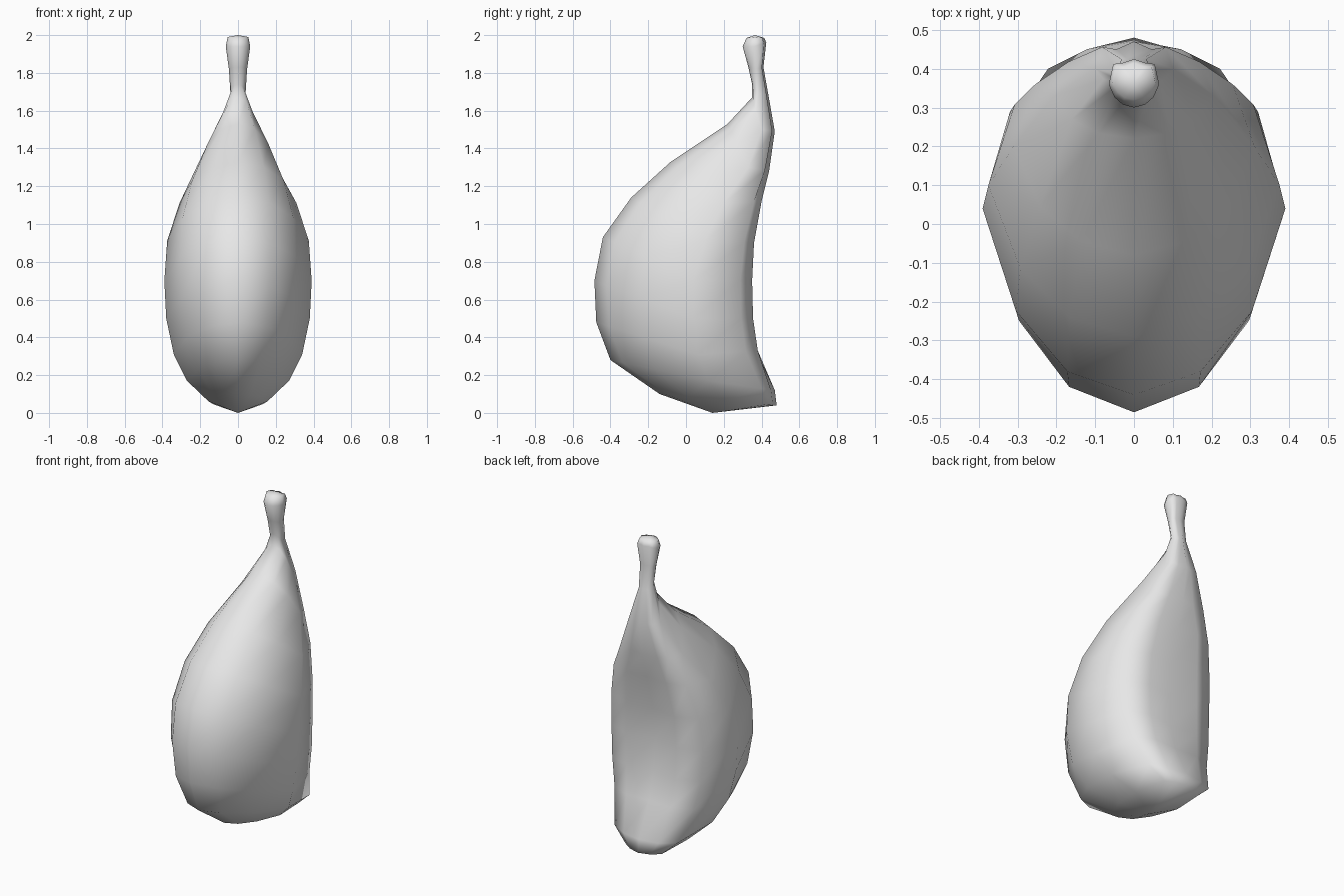
import bpy, bmesh

cube = bpy.data.objects.get("Cube")
if cube:
    bpy.data.objects.remove(cube, do_unlink=True)

# Single matte grey
grey = bpy.data.materials.new("pale_grey")
grey.use_nodes = True
grey.diffuse_color = (0.8, 0.8, 0.8, 1)
grey.node_tree.nodes["Principled BSDF"].inputs["Base Color"].default_value = (0.8, 0.8, 0.8, 1)

# Rings: front y, z | widest y, z, half width | back y, z | hollow (+) or bulge (-) of the back
RINGS = [
    (-.14, .10, .20, .06, .155, .48, .04, -.02),
    (-.40, .28, .12, .17, .27, .47, .12, -.02),
    (-.475, .48, .06, .31, .34, .38, .33, .01),
    (-.485, .70, .04, .50, .38, .355, .50, .03),
    (-.44, .93, .04, .70, .39, .35, .70, .04),
    (-.29, 1.14, .10, .91, .375, .36, .90, .03),
    (-.08, 1.33, .20, 1.11, .31, .40, 1.12, .01),
    (.22, 1.53, .33, 1.30, .205, .44, 1.28, -.02),
    (.35, 1.67, .40, 1.50, .10, .47, 1.49, -.02),
    (.35, 1.74, .385, 1.69, .04, .435, 1.69, -.01),
    (.33, 1.83, .37, 1.82, .048, .41, 1.83, -.01),
    (.30, 1.94, .36, 1.94, .065, .425, 1.96, -.01),
    (.32, 1.985, .365, 1.99, .055, .415, 1.985, -.01),
]


def half_section(yf, zf, yw, zs, w, yb, zb, hollow):
    """Points down the left side, from front centre to back centre."""
    pts = [(w * u, yf + (yw - yf) * t, zf + (zs - zf) * t)
           for u, t in ((0, 0), (.44, .125), (.78, .45), (1, 1))]
    pts.append((w * .82, yw + (yb - yw) * .8, zs + (zb - zs) * .8))
    pts.append((w * .45, yb + min(hollow, 0), zb))
    pts.append((0, yb - max(hollow, 0), zb))
    return pts


def bridge(bm, a, b):
    n = len(a)
    for i in range(n):
        j = (i + 1) % n
        bm.faces.new((a[i], a[j], b[j], b[i]))


def cap(bm, loop, tip):
    pole = bm.verts.new(tip)
    for i, v in enumerate(loop):
        bm.faces.new((v, loop[(i + 1) % len(loop)], pole))


# Clove body and stem as one lofted skin
bm = bmesh.new()
loops = []
for ring in RINGS:
    half = half_section(*ring)
    mirrored = [(-x, y, z) for x, y, z in half[-2:0:-1]]
    loops.append([bm.verts.new(p) for p in half + mirrored])
for low, high in zip(loops, loops[1:]):
    bridge(bm, low, high)
cap(bm, loops[0], (0, .14, 0))
cap(bm, loops[-1], (0, .365, 2))
bmesh.ops.recalc_face_normals(bm, faces=bm.faces)
for f in bm.faces:
    f.smooth = True

mesh = bpy.data.meshes.new("clove")
bm.to_mesh(mesh)
bm.free()
mesh.materials.append(grey)
clove = bpy.data.objects.new("clove", mesh)
bpy.context.collection.objects.link(clove)
